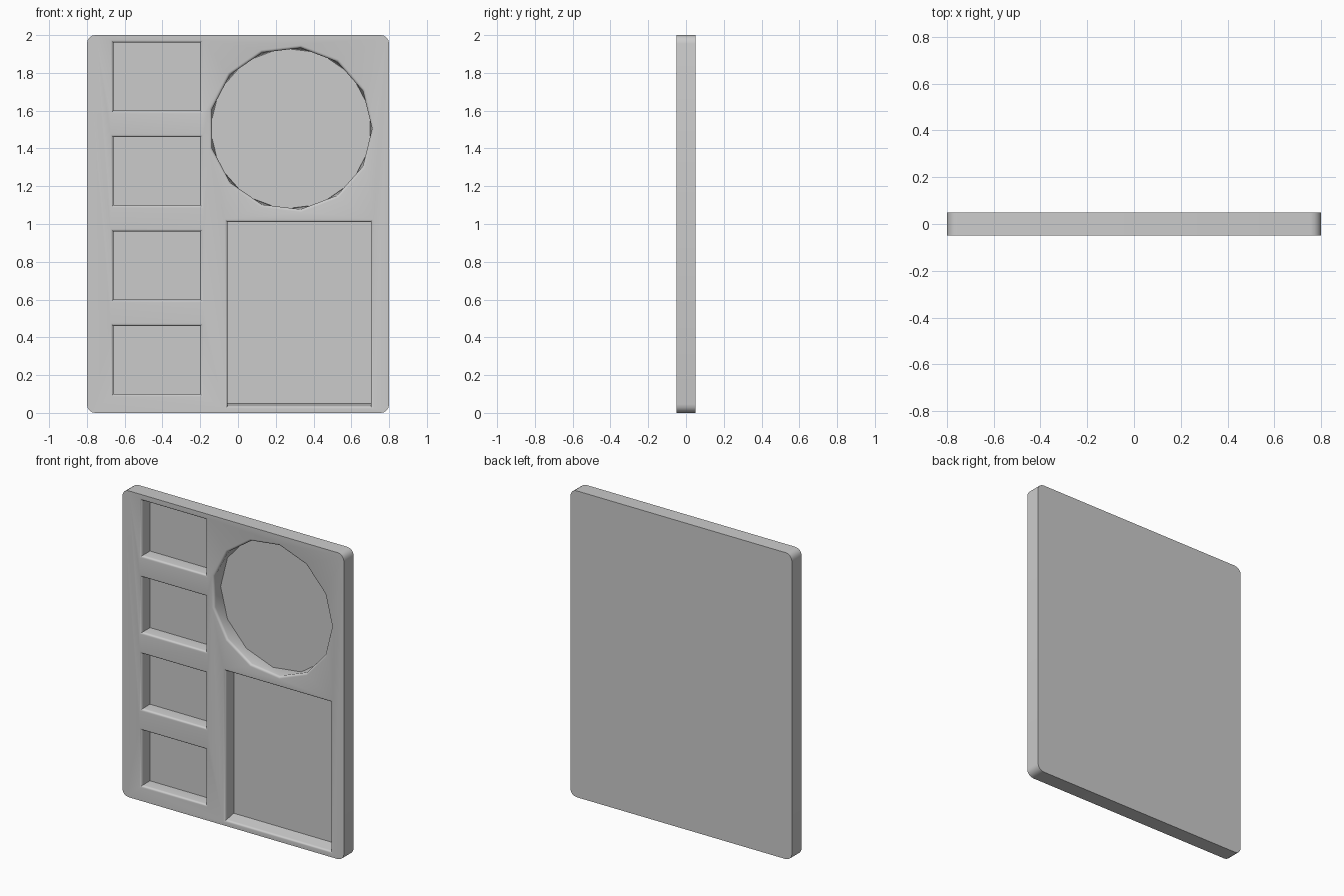
import bpy, bmesh
from math import pi, sin, cos

if "Cube" in bpy.data.objects:
    bpy.data.objects.remove(bpy.data.objects["Cube"])

FRONT, BACK, DEPTH, R, STEPS = -0.05, 0.05, 0.085, 0.015, 4
bm = bmesh.new()
front_edges = []


def ring(points, y):
    return [bm.verts.new((x, y, z)) for x, z in points]


def bridge(a, b):
    n = len(a)
    for i in range(n):
        j = (i + 1) % n
        bm.faces.new((a[i], a[j], b[j], b[i]))


def border(r):
    for i in range(len(r)):
        front_edges.append(bm.edges.new((r[i], r[(i + 1) % len(r)])))


def rect(x0, x1, z0, z1, d=0.0):
    return [(x0 - d, z0 - d), (x1 + d, z0 - d), (x1 + d, z1 + d), (x0 - d, z1 + d)]


def polygon(cx, cz, r, n, turn=0.0):
    return [(cx + r * cos(2 * pi * i / n + turn), cz + r * sin(2 * pi * i / n + turn)) for i in range(n)]


def pocket(shape, floor, twisted=False):
    """Sunken tray: rounded rim, wall and floor."""
    prev = None
    for k in range(STEPS + 1):
        t = pi / 2 * k / STEPS
        cur = ring(shape(R * (1 - sin(t))), FRONT + R * (1 - cos(t)))
        if prev:
            bridge(prev, cur)
        else:
            border(cur)
        prev = cur
    low = ring(floor, FRONT + DEPTH)
    if twisted:
        n = len(low)
        for i in range(n):
            j = (i + 1) % n
            bm.faces.new((prev[i], prev[j], low[i]))
            bm.faces.new((prev[j], low[j], low[i]))
    else:
        bridge(prev, low)
    bm.faces.new(low)


# rounded outer slab
cr = 0.045
outline = []
for cx, cz, a0 in ((0.8 - cr, 2 - cr, 0), (-0.8 + cr, 2 - cr, 1), (-0.8 + cr, cr, 2), (0.8 - cr, cr, 3)):
    for k in range(5):
        a = (a0 + k / 4) * pi / 2
        outline.append((cx + cr * cos(a), cz + cr * sin(a)))
front = ring(outline, FRONT)
back = ring(outline, BACK)
bridge(front, back)
bm.faces.new(back)
for i in range(len(front)):
    front_edges.append(bm.edges.get((front[i], front[(i + 1) % len(front)])))

# four small trays
for i in range(4):
    z = 0.10 + 0.5 * i
    pocket(lambda d, z=z: rect(-0.66, -0.20, z, z + 0.36, d), rect(-0.66, -0.20, z, z + 0.36))

# large tray with sloped lower wall
pocket(lambda d: rect(-0.055, 0.703, 0.037, 1.01, d), rect(-0.055, 0.703, 0.05, 1.01))

# faceted round tray, floor turned half a step
N = 13
pocket(lambda d: polygon(0.28, 1.505, 0.43 + d, N), polygon(0.28, 1.505, 0.43, N, pi / N), True)

# front face around the trays
bmesh.ops.triangle_fill(bm, edges=front_edges, use_beauty=True, normal=(0, -1, 0))
bmesh.ops.recalc_face_normals(bm, faces=bm.faces[:])
bmesh.ops.dissolve_limit(bm, angle_limit=0.001, verts=[], edges=[e for e in bm.edges if all(
    abs(v.co.y - FRONT) < 1e-6 for v in e.verts)])

mesh = bpy.data.meshes.new("tray_panel")
bm.to_mesh(mesh)
bm.free()
panel = bpy.data.objects.new("tray_panel", mesh)
bpy.context.collection.objects.link(panel)
bpy.context.view_layer.objects.active = panel
panel.select_set(True)
bpy.ops.object.shade_smooth_by_angle(angle=pi / 6)
